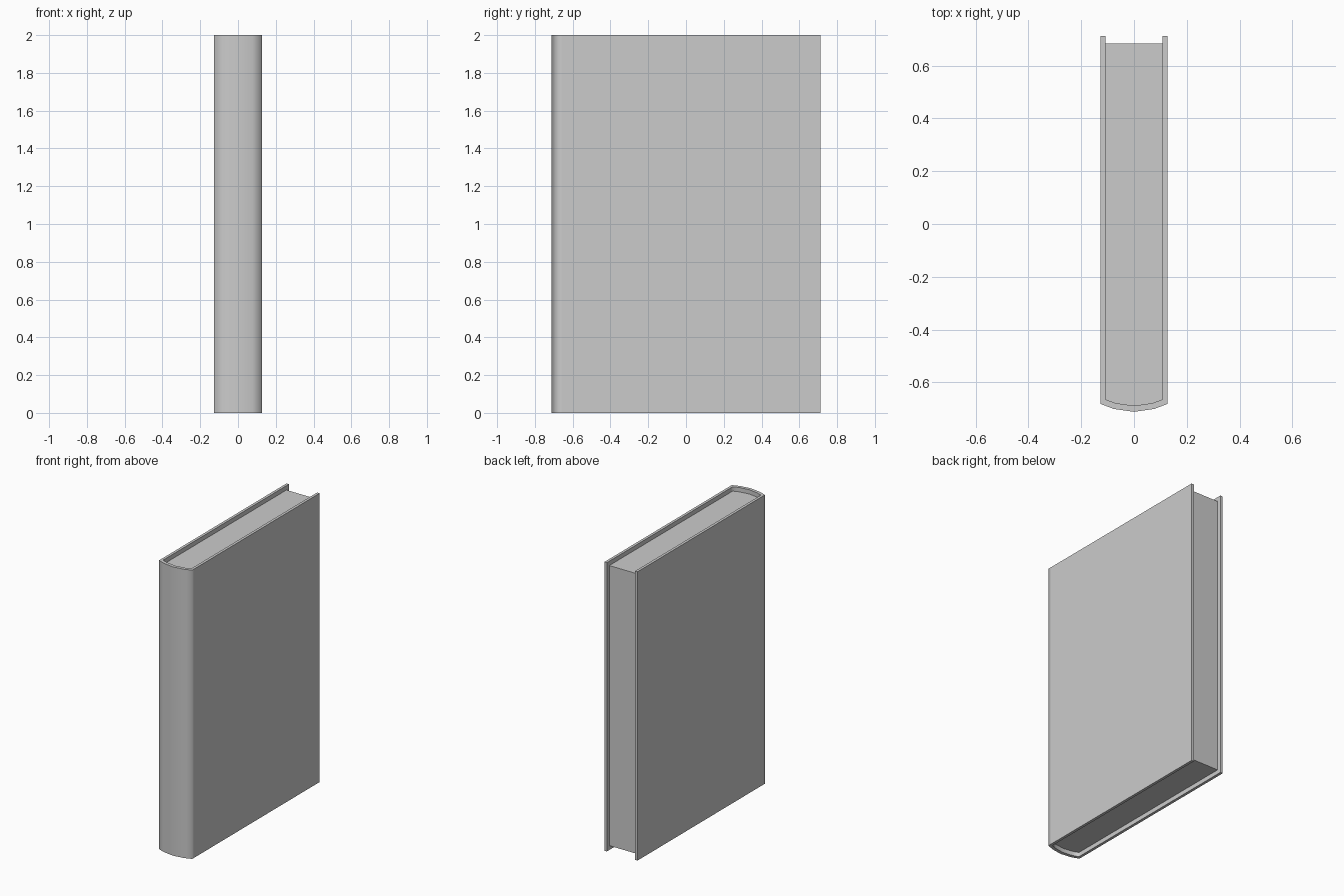
import bpy, bmesh
from math import radians

if "Cube" in bpy.data.objects:
    bpy.data.objects.remove(bpy.data.objects["Cube"])


def extrude_profile(name, points, z0, z1, loops=(), smooth=40):
    """Extrude quads (given as a strip of paired points) between two heights."""
    bm = bmesh.new()
    heights = [z0, *loops, z1]
    rows = [[(bm.verts.new((*a, z)), bm.verts.new((*b, z))) for a, b in points]
            for z in heights]
    n = len(points)
    for low, high in zip(rows, rows[1:]):
        for i in range(n - 1):
            for side in (0, 1):
                bm.faces.new((low[i][side], low[i + 1][side],
                              high[i + 1][side], high[i][side]))
        for i in (0, n - 1):
            bm.faces.new((low[i][0], low[i][1], high[i][1], high[i][0]))
    for row in (rows[0], rows[-1]):
        for i in range(n - 1):
            bm.faces.new((row[i][0], row[i + 1][0], row[i + 1][1], row[i][1]))
    bmesh.ops.recalc_face_normals(bm, faces=bm.faces)
    mesh = bpy.data.meshes.new(name)
    bm.to_mesh(mesh)
    bm.free()
    obj = bpy.data.objects.new(name, mesh)
    bpy.context.collection.objects.link(obj)
    bpy.ops.object.select_all(action='DESELECT')
    obj.select_set(True)
    bpy.context.view_layer.objects.active = obj
    bpy.ops.object.shade_smooth_by_angle(angle=radians(smooth))
    return obj


def mirrored(half):
    """Complete a right-hand half profile that ends on x = 0."""
    flip = [tuple((-x, y) for x, y in pair) for pair in half[:-1]]
    return half + flip[::-1]


# Hard cover: right board, support loop, then the rounded spine (outer, inner)
cover_half = [((0.127, 0.712), (0.108, 0.712)),
              ((0.127, -0.655), (0.108, -0.645)),
              ((0.127, -0.682), (0.108, -0.665)),
              ((0.077, -0.701), (0.070, -0.679)),
              ((0.0, -0.712), (0.0, -0.689))]
extrude_profile("cover", mirrored(cover_half), 0.0, 2.0, smooth=80)

# Page block: set in from the cover edges and fitted to the spine (back, fore edge)
pages_half = [((0.108, -0.665), (0.108, 0.685)),
              ((0.070, -0.679), (0.070, 0.685)),
              ((0.0, -0.689), (0.0, 0.685))]
extrude_profile("pages", mirrored(pages_half), 0.03, 1.97)
